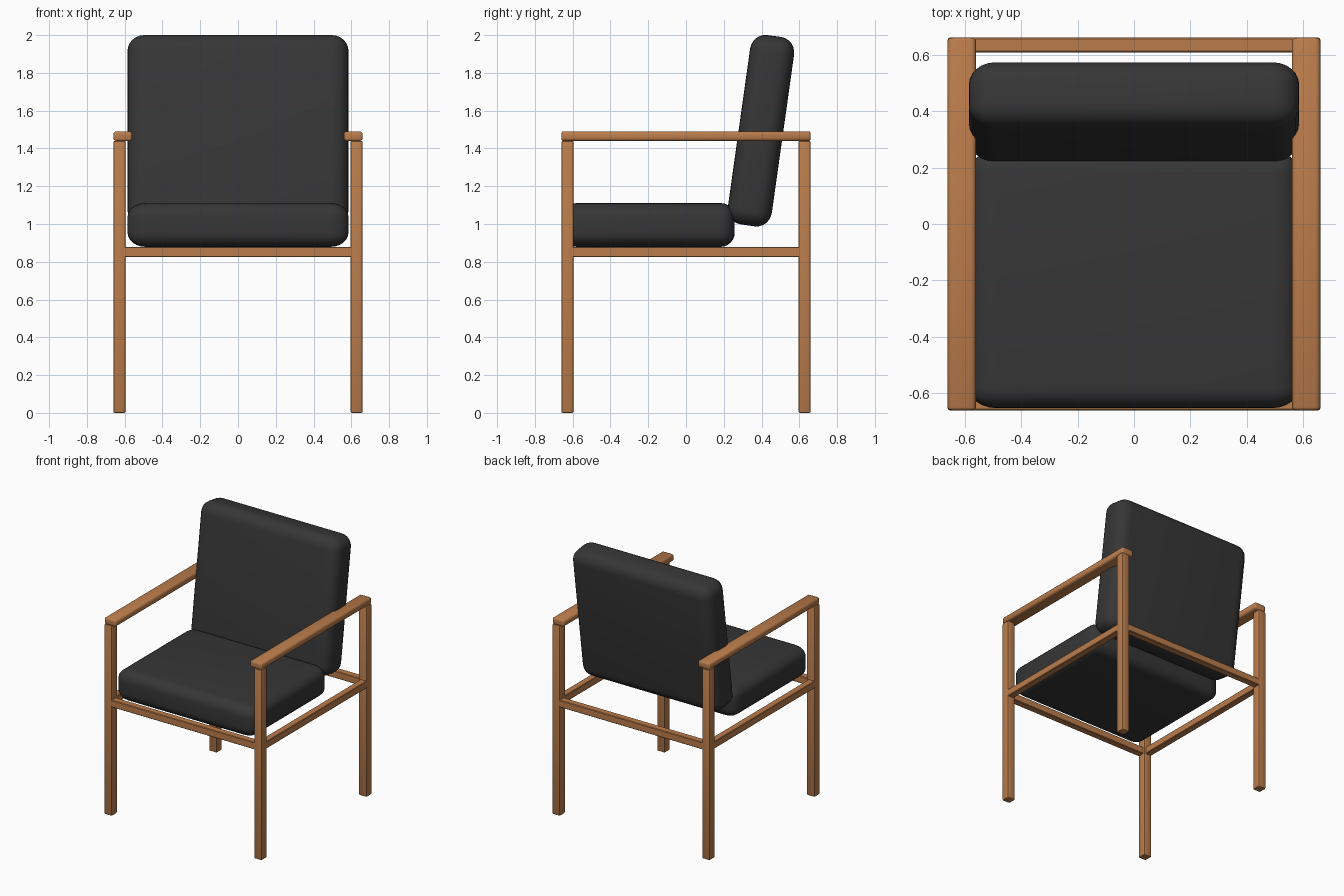
import bpy, bmesh, math
from mathutils import Vector

if "Cube" in bpy.data.objects:
    bpy.data.objects.remove(bpy.data.objects["Cube"])


def material(name, rgb):
    m = bpy.data.materials.new(name)
    m.diffuse_color = (*rgb, 1)
    m.use_nodes = True
    m.node_tree.nodes["Principled BSDF"].inputs["Base Color"].default_value = m.diffuse_color
    return m


WOOD = material("warm wood", (0.50, 0.205, 0.072))
FABRIC = material("charcoal fabric", (0.037, 0.037, 0.037))


def rounded_box(name, centre, size, radii, segments, mat, tilt=0.0):
    """Box whose edges are rounded by a separate radius along each axis."""
    bm = bmesh.new()
    bmesh.ops.create_cube(bm, size=1)
    bmesh.ops.scale(bm, vec=[s / r for s, r in zip(size, radii)], verts=bm.verts)
    bmesh.ops.bevel(bm, geom=list(bm.edges), offset=1, segments=segments,
                    profile=0.5, affect='EDGES', clamp_overlap=True)
    bmesh.ops.scale(bm, vec=Vector(radii), verts=bm.verts)
    bmesh.ops.recalc_face_normals(bm, faces=bm.faces)
    me = bpy.data.meshes.new(name)
    bm.to_mesh(me)
    bm.free()
    me.materials.append(mat)
    ob = bpy.data.objects.new(name, me)
    bpy.context.collection.objects.link(ob)
    ob.location = centre
    ob.rotation_euler.x = tilt
    bpy.context.view_layer.objects.active = ob
    ob.select_set(True)
    bpy.ops.object.shade_smooth_by_angle(angle=math.radians(35))
    ob.select_set(False)
    return ob


OUT = 0.66                       # outer half width of the frame
LEG, RAIL = 0.065, 0.052
leg_c, rail_c = OUT - LEG / 2, OUT - RAIL / 2

for sx, side in ((-1, "left"), (1, "right")):
    # Legs
    for sy, end in ((-1, "front"), (1, "back")):
        rounded_box(f"{end}_{side}_leg", (sx * leg_c, sy * leg_c, 0.72),
                    (LEG, LEG, 1.44), (0.008,) * 3, 2, WOOD)
    # Armrests
    rounded_box(f"{side}_armrest", (sx * 0.61, 0, 1.465),
                (0.10, 1.32, 0.052), (0.018, 0.01, 0.016), 3, WOOD)
    # Side rails
    rounded_box(f"{side}_rail", (sx * rail_c, 0, 0.852),
                (RAIL, 1.21, 0.054), (0.004,) * 3, 1, WOOD)

# Front and back rails
for sy, end in ((-1, "front"), (1, "back")):
    rounded_box(f"{end}_rail", (0, sy * rail_c, 0.852),
                (1.21, RAIL, 0.054), (0.004,) * 3, 1, WOOD)

# Cushions
rounded_box("seat_cushion", (0, -0.197, 0.995), (1.17, 0.91, 0.232),
            (0.095, 0.075, 0.075), 6, FABRIC)
rounded_box("back_cushion", (0, 0.397, 1.494), (1.17, 0.235, 1.012),
            (0.09, 0.08, 0.085), 6, FABRIC, tilt=math.radians(-8))
